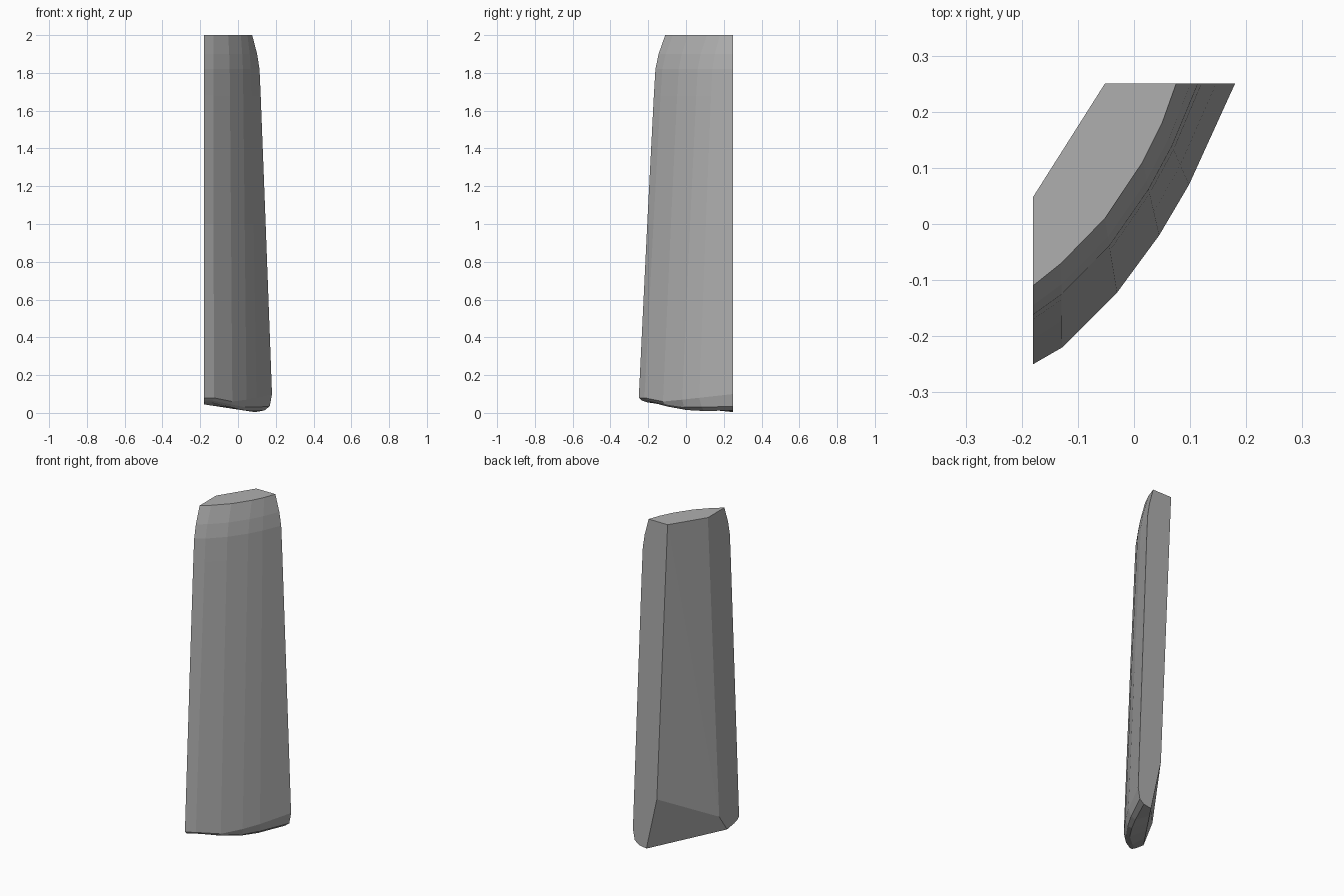
import bpy, bmesh
from mathutils import Vector

if "Cube" in bpy.data.objects:
    bpy.data.objects.remove(bpy.data.objects["Cube"])

# Curved outer skin: each ring runs from the back edge to the left edge
TOP = [(.075, .25), (.05, .18), (.015, .11), (-.052, .01), (-.13, -.07), (-.18, -.11)]
LOW = [(.18, .25), (.098, .07), (.045, -.02), (-.03, -.122), (-.128, -.22), (-.18, -.25)]
LOW_Z = [.10, .08, .07, .06, .08, .08]


def blend(f, z):
    return [Vector((a[0] + (b[0] - a[0]) * f, a[1] + (b[1] - a[1]) * f, z))
            for a, b in zip(TOP, LOW)]


rings = [blend(0, 2.0), blend(.25, 1.9), blend(.37, 1.82), blend(.43, 1.68), blend(.68, 1.0)]
rings.append([Vector((x, y, z)) for (x, y), z in zip(LOW, LOW_Z)])

# Rounded lower edge and underside
rings.append([Vector(p) for p in ((.168, .25, .035), (.09, .083, .03), (.036, -.01, .03),
                                  (-.038, -.112, .045), (-.135, -.205, .065), (-.18, -.232, .065))])
rings.append([Vector(p) for p in ((.14, .25, .013), (.07, .095, .01), (.02, .005, .015),
                                  (-.05, -.095, .033), (-.14, -.18, .055), (-.18, -.205, .056))])
end_a, end_b = Vector((.09, .25, .004)), Vector((-.18, -.135, .045))
rings.append([end_a.lerp(end_b, i / 5) for i in range(6)])

bm = bmesh.new()
grid = [[bm.verts.new(p) for p in ring] for ring in rings]
for upper, lower in zip(grid, grid[1:]):
    for i in range(5):
        bm.faces.new((upper[i], upper[i + 1], lower[i + 1], lower[i]))

# Inner face corners and the bevel below it
top_back, top_left, low_back, low_left = [bm.verts.new(p) for p in (
    (-.052, .25, 2), (-.18, .048, 2), (.02, .25, .32), (-.18, -.06, .15))]
bm.faces.new(grid[0] + [top_left, top_back])
bm.faces.new((top_back, top_left, low_left))
bm.faces.new((top_back, low_left, low_back))
bm.faces.new([low_back, low_left] + grid[-1][::-1])

# Flat back and left sides
bm.faces.new([r[0] for r in grid] + [low_back, top_back])
bm.faces.new([r[5] for r in grid] + [low_left, top_left])
bmesh.ops.recalc_face_normals(bm, faces=bm.faces[:])

mesh = bpy.data.meshes.new("stone_shard")
bm.to_mesh(mesh)
bm.free()
stone = bpy.data.materials.new("grey_stone")
stone.diffuse_color = (.43, .43, .43, 1)
stone.use_nodes = True
stone.node_tree.nodes["Principled BSDF"].inputs["Base Color"].default_value = stone.diffuse_color
mesh.materials.append(stone)
shard = bpy.data.objects.new("stone_shard", mesh)
bpy.context.collection.objects.link(shard)
